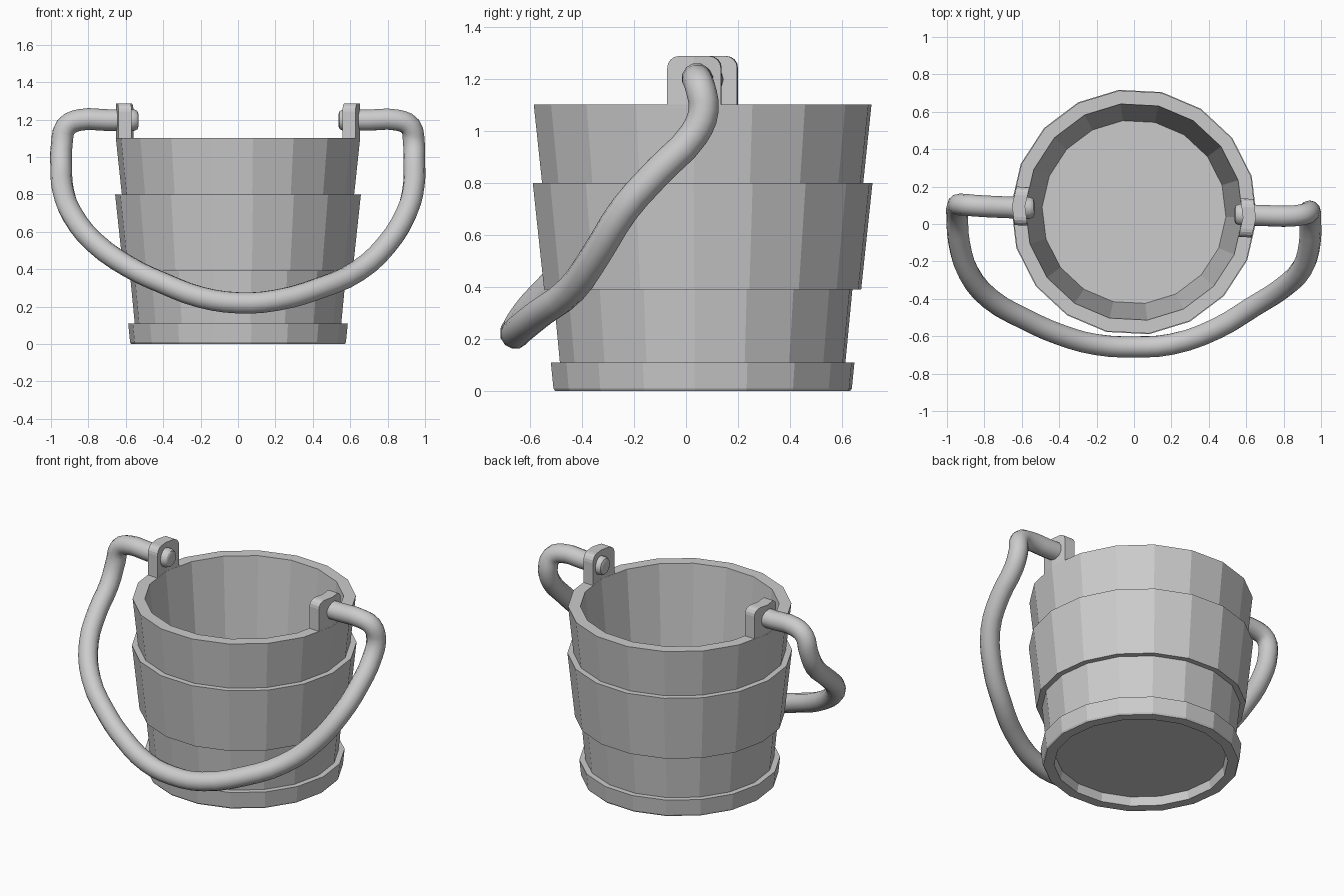
import bpy, bmesh
from math import sin, cos, tan, radians

if "Cube" in bpy.data.objects:
    bpy.data.objects.remove(bpy.data.objects["Cube"])

CY = 0.064          # bucket centre in y
SIDES = 18
PHASE = -3          # angle of the corner that carries the right lug


def finish(bm, name):
    bmesh.ops.recalc_face_normals(bm, faces=bm.faces)
    me = bpy.data.meshes.new(name)
    bm.to_mesh(me)
    bm.free()
    ob = bpy.data.objects.new(name, me)
    bpy.context.collection.objects.link(ob)
    return ob


# Bucket: one turned profile (radius, z), closed by discs at both ends
profile = [(0.50, 0.055), (0.51, 0), (0.572, 0), (0.578, 0.01), (0.588, 0.11),
           (0.553, 0.11), (0.58, 0.39), (0.614, 0.39), (0.658, 0.80),
           (0.622, 0.80), (0.654, 1.10), (0.582, 1.10), (0.492, 0.16)]
bm = bmesh.new()
rings = []
for r, z in profile:
    ring = []
    for i in range(SIDES):
        a = radians(PHASE + 360 * i / SIDES)
        ring.append(bm.verts.new((r * cos(a), CY + r * sin(a), z)))
    rings.append(ring)
for lo, hi in zip(rings, rings[1:]):
    for i in range(SIDES):
        j = (i + 1) % SIDES
        bm.faces.new((lo[i], lo[j], hi[j], hi[i]))
bm.faces.new(rings[0])
bm.faces.new(rings[-1])
finish(bm, "bucket")


# Lugs: rounded tabs folded along the bucket corner they stand on
def lug(name, angle):
    half, top, rad = 0.103, 1.287, 0.045
    side = [(half, 1.09)]
    for k in range(5):
        a = radians(90 * k / 4)
        side.append((half - rad + rad * cos(a), top - rad + rad * sin(a)))
    bm = bmesh.new()
    ca, sa = cos(radians(angle)), sin(radians(angle))

    def vert(t, z, r):
        x = r - abs(t) * tan(radians(10))
        return bm.verts.new((x * ca - t * sa, CY + x * sa + t * ca, z))

    outline = side + [(0, top)] + [(-t, z) for t, z in reversed(side)] + [(0, 1.09)]
    outer = [vert(t, z, 0.653) for t, z in outline]
    inner = [vert(t, z, 0.583) for t, z in outline]
    n = len(outline)
    m = len(side)
    for loop in (outer, inner):
        bm.faces.new(loop[:m + 1] + [loop[-1]])
        bm.faces.new(loop[m:])
    for i in range(n):
        j = (i + 1) % n
        bm.faces.new((outer[i], outer[j], inner[j], inner[i]))
    finish(bm, name)


lug("lug_right", PHASE)
lug("lug_left", PHASE + 180)

# Handle: round bar hanging down over the front, slightly uneven
path = [(-0.533, 0.084, 1.197, 0.6), (-0.538, 0.084, 1.197, 0.85), (-0.555, 0.085, 1.197, 1),
        (-0.70, 0.09, 1.197, 1), (-0.85, 0.098, 1.197, 1), (-0.92, 0.104, 1.16, 1),
        (-0.942, 0.098, 1.07, 1), (-0.945, 0.035, 0.94, 1), (-0.935, -0.10, 0.82, 1),
        (-0.885, -0.26, 0.69, 1), (-0.77, -0.40, 0.545, 1), (-0.58, -0.51, 0.41, 1),
        (-0.40, -0.59, 0.325, 1), (-0.20, -0.645, 0.25, 1), (0, -0.657, 0.22, 1),
        (0.20, -0.643, 0.233, 1), (0.44, -0.56, 0.30, 1), (0.64, -0.44, 0.39, 1),
        (0.79, -0.345, 0.525, 1), (0.90, -0.235, 0.70, 1), (0.94, -0.10, 0.85, 1),
        (0.942, 0.03, 0.985, 1), (0.94, 0.068, 1.08, 1), (0.92, 0.055, 1.165, 1),
        (0.85, 0.043, 1.197, 1), (0.70, 0.045, 1.197, 1), (0.56, 0.05, 1.197, 1),
        (0.543, 0.05, 1.197, 0.85), (0.538, 0.05, 1.197, 0.6)]
cu = bpy.data.curves.new("handle", 'CURVE')
cu.dimensions = '3D'
cu.bevel_depth = 0.058
cu.bevel_resolution = 4
cu.resolution_u = 3
cu.use_fill_caps = True
sp = cu.splines.new('BEZIER')
sp.bezier_points.add(len(path) - 1)
for p, (x, y, z, r) in zip(sp.bezier_points, path):
    p.co = (x, y, z)
    p.radius = r
    p.handle_left_type = p.handle_right_type = 'AUTO'
handle = bpy.data.objects.new("handle", cu)
bpy.context.collection.objects.link(handle)
bpy.context.view_layer.objects.active = handle
handle.select_set(True)
bpy.ops.object.convert(target='MESH')
bpy.ops.object.shade_smooth_by_angle(angle=radians(40))
